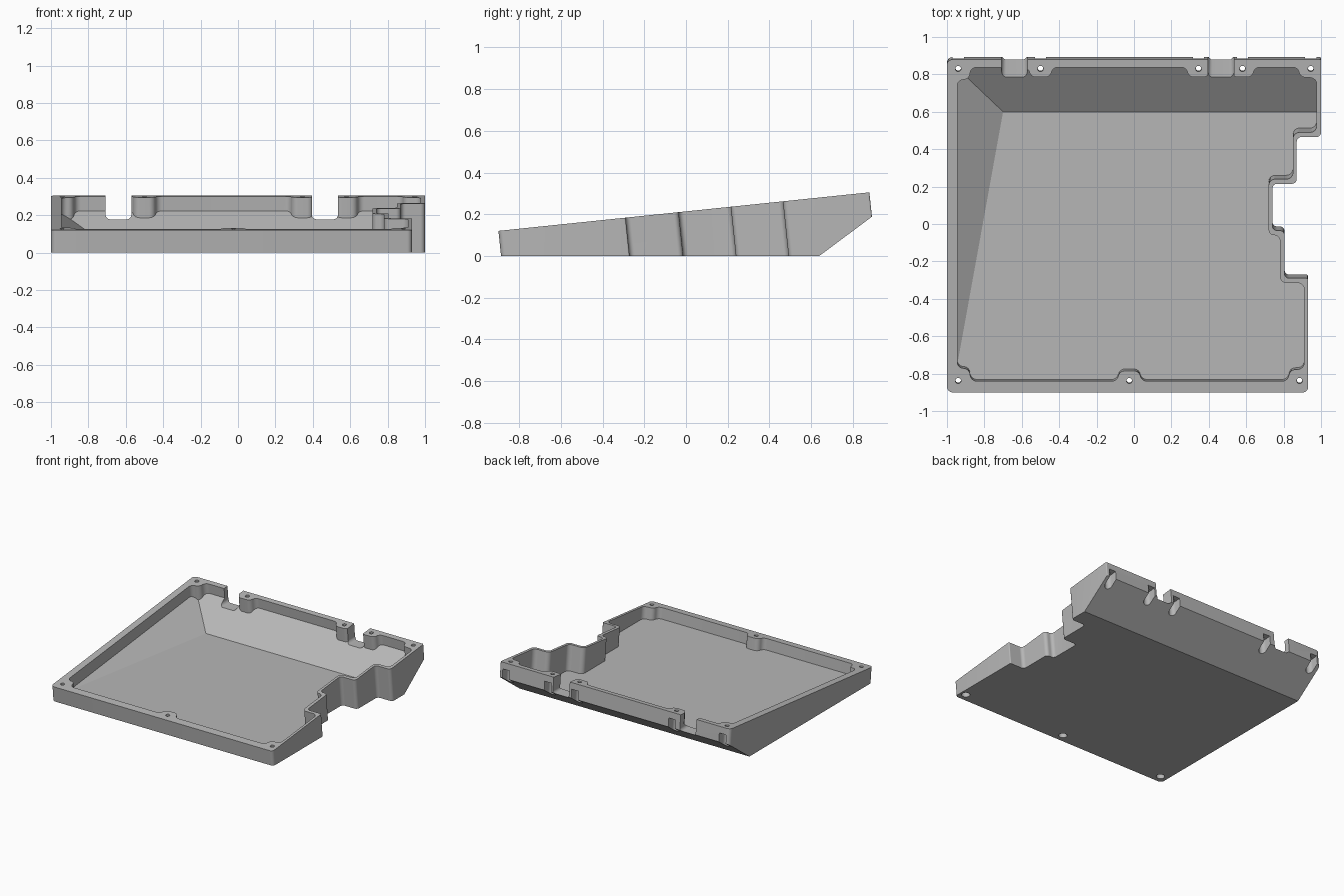
import bpy, bmesh, math
from mathutils import Vector, Matrix

if "Cube" in bpy.data.objects:
    bpy.data.objects.remove(bpy.data.objects["Cube"], do_unlink=True)

TILT = math.radians(5.93)
RIM_Z = 0.2135          # rim height at the centre
FLOOR = 0.04            # floor thickness
tilted = Matrix.Translation((0, 0, RIM_Z)) @ Matrix.Rotation(TILT, 4, 'X') \
    @ Matrix.Diagonal((1, 1 / math.cos(TILT), 1, 1))
upright = Matrix.Rotation(math.pi / 2, 4, 'X')

grey = bpy.data.materials.new("plastic_grey")
grey.use_nodes = True
colour = (0.47, 0.47, 0.47, 1)
grey.diffuse_color = colour
grey.node_tree.nodes["Principled BSDF"].inputs["Base Color"].default_value = colour


def rounded(corners, default=0.0, steps=6):
    """Round the corners of a polygon; a corner may carry its own radius."""
    out, n = [], len(corners)
    for i, c in enumerate(corners):
        p = Vector(c[:2])
        r = c[2] if len(c) > 2 else default
        a, b = (Vector(corners[j % n][:2]) - p for j in (i - 1, i + 1))
        half = a.angle(b) / 2
        if r <= 0 or half > 1.5:
            out.append(p)
            continue
        t = min(r / math.tan(half), 0.48 * a.length, 0.48 * b.length)
        r = t * math.tan(half)
        a, b = a.normalized(), b.normalized()
        centre = p + (a + b).normalized() * (r / math.sin(half))
        va, vb = p + a * t - centre, p + b * t - centre
        for s in range(steps + 1):
            out.append(centre + va.lerp(vb, s / steps).normalized() * r)
    return out


def prism(bm, outline, low, high, matrix):
    """Extrude an outline between two heights of a frame."""
    verts = [bm.verts.new(matrix @ Vector((p.x, p.y, low))) for p in outline]
    face = bm.faces.new(verts)
    top = bmesh.ops.extrude_face_region(bm, geom=[face])["geom"]
    moved = [v for v in top if isinstance(v, bmesh.types.BMVert)]
    shift = matrix.to_3x3() @ Vector((0, 0, high - low))
    bmesh.ops.translate(bm, verts=moved, vec=shift)


def slice_off(bm, point, normal):
    """Remove everything on the normal side of a plane and cap the cut."""
    geom = bm.verts[:] + bm.edges[:] + bm.faces[:]
    bmesh.ops.bisect_plane(bm, geom=geom, plane_co=point, plane_no=normal,
                           clear_outer=True)
    rim = [e for e in bm.edges if e.is_boundary]
    bmesh.ops.holes_fill(bm, edges=rim, sides=0)


def make_object(name, bm):
    bmesh.ops.recalc_face_normals(bm, faces=bm.faces[:])
    mesh = bpy.data.meshes.new(name)
    bm.to_mesh(mesh)
    bm.free()
    mesh.materials.append(grey)
    obj = bpy.data.objects.new(name, mesh)
    bpy.context.collection.objects.link(obj)
    return obj


def carve(target, cutter):
    cutter.hide_render = True
    mod = target.modifiers.new("cut", 'BOOLEAN')
    mod.operation, mod.solver, mod.object = 'DIFFERENCE', 'EXACT', cutter
    bpy.context.view_layer.objects.active = target
    bpy.ops.object.modifier_apply(modifier=mod.name)
    bpy.data.objects.remove(cutter, do_unlink=True)


def bump(x, wall, depth):
    """Screw boss bulging inward from a wall, listed along the wall."""
    side = math.copysign(1, depth)
    return [(x - side * 0.068, wall), (x - side * 0.05, wall + depth),
            (x + side * 0.05, wall + depth), (x + side * 0.068, wall)]


# Outer shell: stepped outline, flat underside, sloped rear underside
outer = [(-1, -0.9, 0.03), (0.93, -0.9), (0.93, -0.29, 0.008),
         (0.805, -0.29), (0.805, -0.035), (0.74, -0.035), (0.74, 0.215),
         (0.87, 0.215), (0.87, 0.465), (1, 0.465), (1, 0.88, 0.008),
         (-1, 0.88, 0.03)]
bm = bmesh.new()
prism(bm, rounded(outer, 0.025), -0.6, 0, tilted)
slice_off(bm, (0, 0, 0), (0, 0, -1))
back_slope = Vector((0, 0.19, -0.255)).normalized()
slice_off(bm, (0, 0.64, 0), back_slope)
tray = make_object("tray_shell", bm)

# Cavity: walls with screw bosses, floor, rear slope and side slope
inner = [(-0.945, -0.768), (-0.882, -0.775), (-0.87, -0.84)]
inner += bump(-0.025, -0.84, 0.055)
inner += [(0.82, -0.84), (0.835, -0.78), (0.91, -0.775), (0.91, -0.315),
          (0.78, -0.315), (0.78, -0.06), (0.72, -0.06), (0.72, 0.24),
          (0.85, 0.24), (0.85, 0.49), (0.977, 0.49), (0.977, 0.78),
          (0.89, 0.785), (0.875, 0.838)]
for x in (0.58, 0.345, -0.5):
    inner += bump(x, 0.838, -0.053)
inner += [(-0.87, 0.838), (-0.882, 0.775), (-0.945, 0.768)]
bm = bmesh.new()
prism(bm, rounded(inner, 0.035), -0.6, 0.05, tilted)
slice_off(bm, (0, 0, FLOOR), (0, 0, -1))
slice_off(bm, (0, 0.6, FLOOR), back_slope)
crease = Vector((-0.7, 0.6, FLOOR))
side = (Vector((-0.95, -0.78, FLOOR)) - crease).cross(
    Vector((-0.92, 0.81, FLOOR + 0.156)) - crease)
slice_off(bm, crease, side if side.z < 0 else -side)
carve(tray, make_object("cavity_cutter", bm))

# Cable notches in the rear wall
bm = bmesh.new()
for x0, x1 in ((-0.708, -0.57), (0.395, 0.535)):
    notch = [(x0, 0.178, 0.025), (x1, 0.178, 0.025), (x1, 0.5), (x0, 0.5)]
    prism(bm, rounded(notch), -1.0, -0.765, upright)
carve(tray, make_object("notch_cutter", bm))

# Screw holes, and head recesses that open through the rear wall
rear = [(x, 0.83) for x in (-0.94, -0.5, 0.345, 0.58, 0.945)]
front = [(x, -0.838) for x in (-0.94, -0.025, 0.885)]


def rounded_slot(x, y, r, back):
    return rounded([(x - r, y - r, r), (x + r, y - r, r),
                    (x + r, y + back, r if back == r else 0),
                    (x - r, y + back, r if back == r else 0)])


recesses, holes = bmesh.new(), bmesh.new()
for x, y in rear + front:
    prism(recesses, rounded_slot(x, y, 0.03, 0.2 if y > 0 else 0.03),
          -0.6, -0.05, tilted)
    prism(holes, rounded_slot(x, y, 0.015, 0.015), -0.08, 0.05, tilted)
carve(tray, make_object("recess_cutter", recesses))
carve(tray, make_object("hole_cutter", holes))

# Smooth the rounded walls, keep the edges crisp
bpy.ops.object.select_all(action='DESELECT')
tray.select_set(True)
bpy.context.view_layer.objects.active = tray
bpy.ops.object.shade_smooth_by_angle(angle=math.radians(30))
